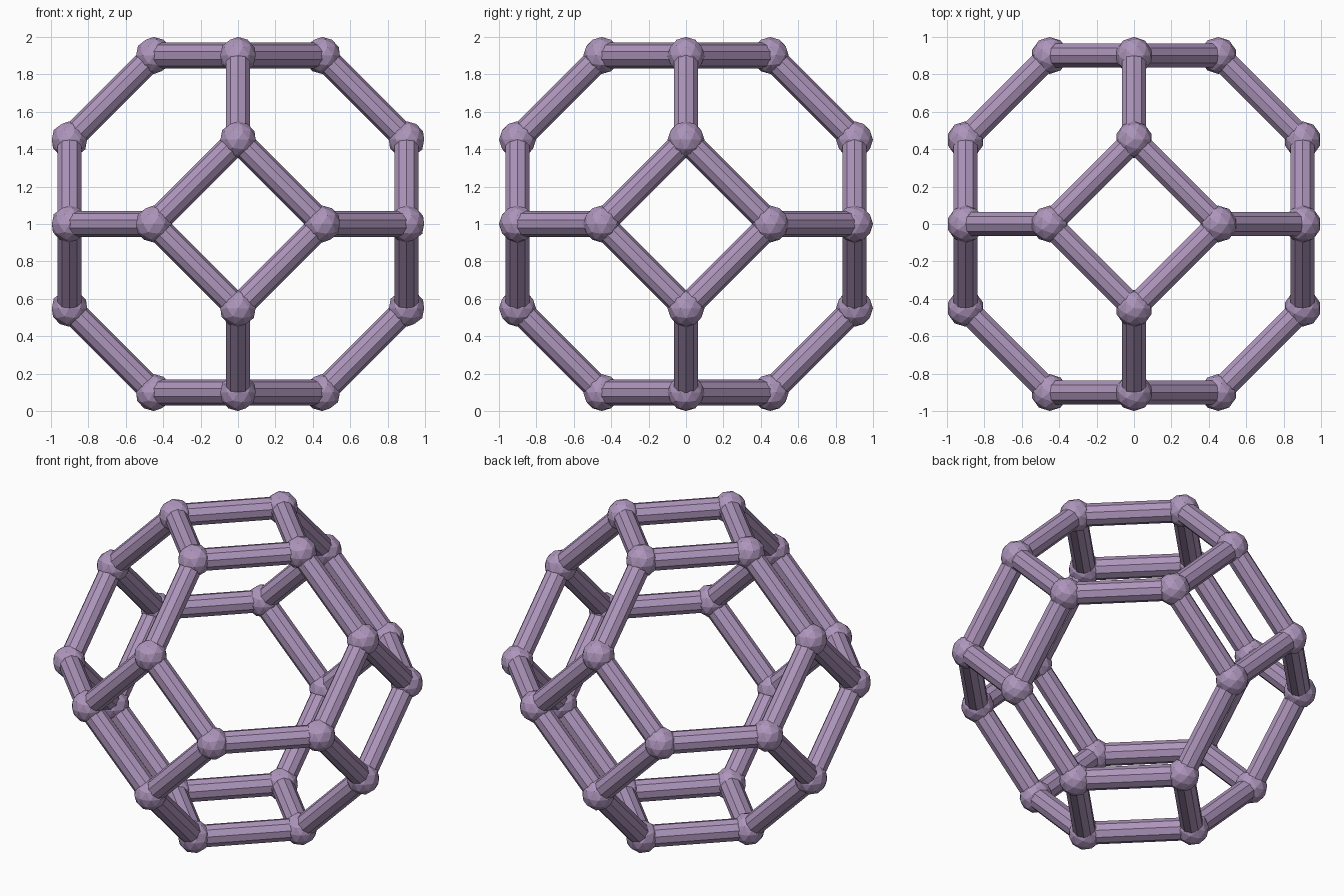
import bpy
from itertools import combinations, permutations, product
from mathutils import Vector

if "Cube" in bpy.data.objects:
    bpy.data.objects.remove(bpy.data.objects["Cube"])

A, BALL, ROD, SIDES = 0.4505, 0.099, 0.0685, 10
CENTRE = Vector((0, 0, 1))

mat = bpy.data.materials.new("mauve")
mat.diffuse_color = (0.42, 0.30, 0.50, 1)
mat.use_nodes = True
mat.node_tree.nodes["Principled BSDF"].inputs["Base Color"].default_value = mat.diffuse_color

# corners of a truncated octahedron: all signed permutations of (0, 1, 2)
corners = sorted({(p[0] * s[0], p[1] * s[1], p[2] * s[2])
                  for p in permutations((0, 1, 2))
                  for s in product((-1, 1), repeat=3)})
points = [Vector(c) * A + CENTRE for c in corners]


def finish(name):
    ob = bpy.context.object
    ob.name = name
    ob.data.materials.append(mat)
    return ob


# faceted ball at every corner
for p in points:
    bpy.ops.mesh.primitive_ico_sphere_add(subdivisions=2, radius=BALL, location=p)
    finish("joint_ball")

# rod along every edge (nearest neighbours are sqrt(2) * A apart)
for p, q in combinations(points, 2):
    d = q - p
    if d.length < 1.5 * A:
        bpy.ops.mesh.primitive_cylinder_add(vertices=SIDES, radius=ROD, depth=d.length,
                                            location=(p + q) / 2)
        rod = finish("edge_rod")
        rod.rotation_euler = d.to_track_quat('Z', 'Y').to_euler()
